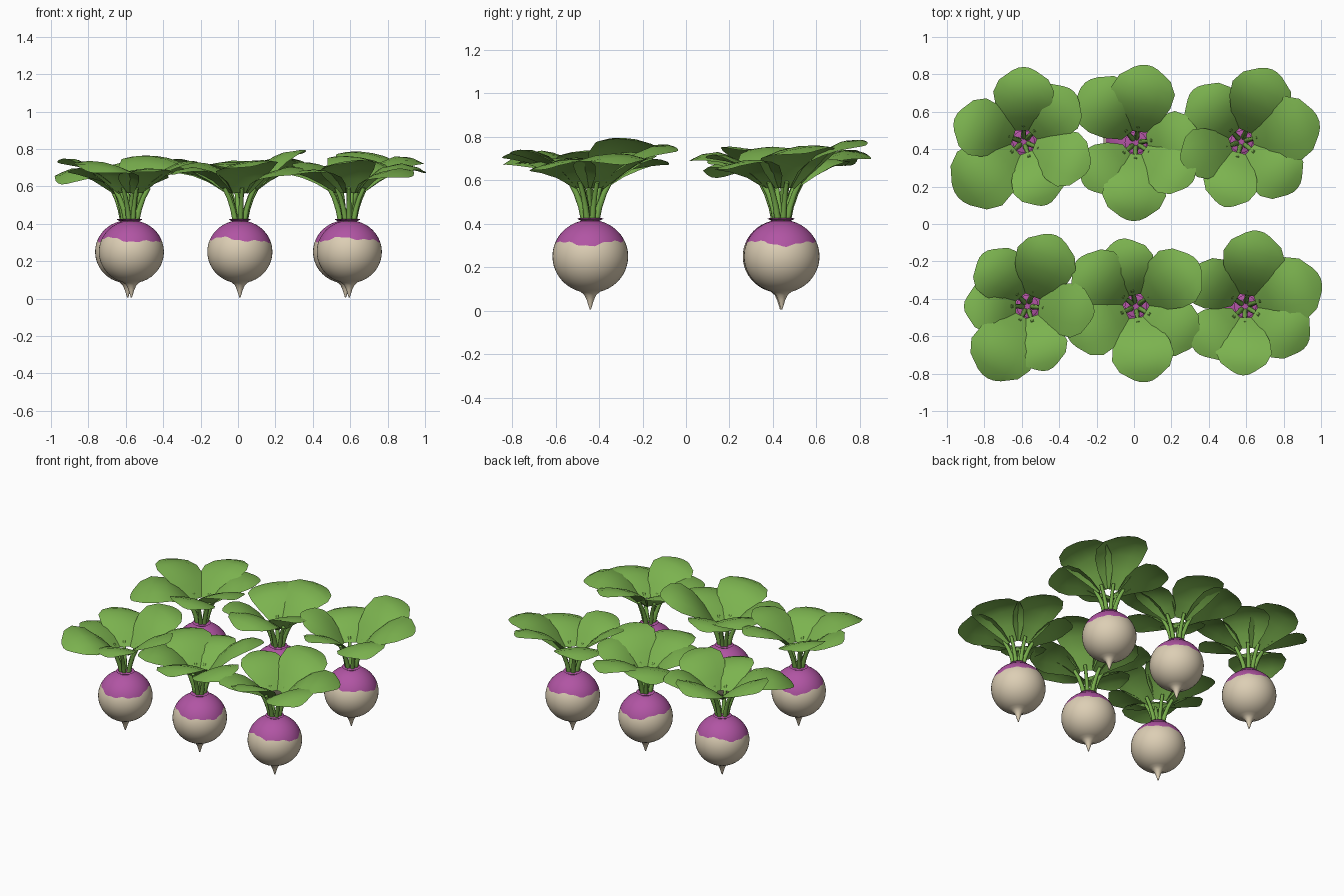
import bpy
import bmesh
import random
from math import sin, cos, pi, radians

random.seed(4)
cube = bpy.data.objects.get("Cube")
if cube:
    bpy.data.objects.remove(cube, do_unlink=True)


def make_material(name, color):
    mat = bpy.data.materials.new(name)
    mat.use_nodes = True
    mat.diffuse_color = (*color, 1)
    bsdf = next(n for n in mat.node_tree.nodes if n.type == "BSDF_PRINCIPLED")
    bsdf.inputs["Base Color"].default_value = (*color, 1)
    return mat


CREAM = make_material("cream skin", (0.72, 0.62, 0.46))
PURPLE = make_material("purple skin", (0.44, 0.09, 0.37))
LEAF = make_material("leaf green", (0.20, 0.45, 0.078))
STALK = make_material("stalk green", (0.18, 0.41, 0.068))


def add_object(name, bm, location, materials):
    mesh = bpy.data.meshes.new(name)
    bm.to_mesh(mesh)
    bm.free()
    for mat in materials:
        mesh.materials.append(mat)
    obj = bpy.data.objects.new(name, mesh)
    bpy.context.collection.objects.link(obj)
    obj.location = location
    bpy.ops.object.select_all(action="DESELECT")
    obj.select_set(True)
    bpy.context.view_layer.objects.active = obj
    bpy.ops.object.shade_smooth_by_angle(angle=radians(50))


def skin_tube(bm, rows, material_rule=lambda row: 0):
    """Join closed rings of points into a capped tube."""
    rows = [[bm.verts.new(p) for p in row] for row in rows]
    count = len(rows[0])
    for k in range(len(rows) - 1):
        for i in range(count):
            j = (i + 1) % count
            face = bm.faces.new((rows[k][i], rows[k][j], rows[k + 1][j], rows[k + 1][i]))
            face.material_index = material_rule(k)
    bm.faces.new(rows[0]).material_index = material_rule(0)
    bm.faces.new(rows[-1]).material_index = material_rule(len(rows))
    bmesh.ops.recalc_face_normals(bm, faces=bm.faces)


def lathe(rings, segments, material_rule=lambda row: 0):
    """Skin rings, each a function of the turning angle giving (radius, z)."""
    bm = bmesh.new()
    rows = []
    for ring in rings:
        row = []
        for i in range(segments):
            a = 2 * pi * i / segments
            r, z = ring(a)
            row.append((r * cos(a), r * sin(a), z))
        rows.append(row)
    skin_tube(bm, rows, material_rule)
    return bm


def build_bulb(name, location):
    """Round root whose purple top ends in a wavy edge."""
    phase = random.uniform(0, 6)
    edge, first, last = 9, 2, 22

    def body_ring(k):
        weight = max(0, 1 - abs(k - edge) / 4)

        def ring(a):
            wave = 0.07 * sin(2 * a + phase) + 0.04 * sin(5 * a + phase) + 0.025 * sin(13 * a)
            theta = k * pi / 24 + weight * wave
            return 0.174 * sin(theta), 0.25 + 0.168 * cos(theta)
        return ring

    rings = [body_ring(k) for k in range(first, last + 1)]
    tail = [(0.027, 0.072), (0.016, 0.048), (0.009, 0.025), (0.003, 0.006)]
    rings += [lambda a, p=p: p for p in tail]
    bm = lathe(rings, 48, lambda row: 1 if row < edge - first else 0)
    add_object(name, bm, location, (CREAM, PURPLE))


def build_collar(name, location):
    """Small flared rim under the stalks."""
    profile = [(0.044, 0.408), (0.042, 0.414), (0.06, 0.423), (0.05, 0.427), (0.01, 0.424)]
    add_object(name, lathe([lambda a, p=p: p for p in profile], 16), location, (PURPLE,))


def build_stalks(name, location, angles):
    """Curved tapering stalks fanning out of the collar."""
    path = [(0.026, 0.41), (0.042, 0.48), (0.064, 0.54), (0.092, 0.592)]
    bm = bmesh.new()
    for angle in angles:
        a = radians(angle)
        rows = []
        for r, z in path:
            thick = 0.015 - 0.025 * (z - 0.41)
            row = []
            for i in range(8):
                b = 2 * pi * i / 8
                u, v = r + thick * cos(b), thick * sin(b)
                lean = -0.5 * thick * cos(b)
                row.append((u * cos(a) - v * sin(a), u * sin(a) + v * cos(a), z + lean))
            rows.append(row)
        skin_tube(bm, rows)
    add_object(name, bm, location, (STALK,))


def build_leaves(name, location, leaves):
    """Broad arched blades with drooping tips and a rounded angular outline."""
    outline = [(0, 0.045), (0.2, 0.112), (0.42, 0.153), (0.65, 0.167), (0.85, 0.135), (1, 0.065)]
    start = 0.06
    bm = bmesh.new()
    for angle, reach, lift in leaves:
        a = radians(angle)
        roll = random.uniform(-0.2, 0.2)
        rows = []
        for t, half in outline:
            row = []
            for s in (-1, -0.5, 0, 0.5, 1):
                v = s * half * reach / 0.41
                u = start + (reach - start) * t - 0.02 * s * s * t
                x = (u - start) / 0.35
                z = 0.565 + (0.46 + lift) * x - 0.35 * x * x - v * v + roll * v * min(1, 2 * t)
                row.append(bm.verts.new((u * cos(a) - v * sin(a), u * sin(a) + v * cos(a), z)))
            rows.append(row)
        for low, high in zip(rows, rows[1:]):
            for i in range(4):
                bm.faces.new((low[i], high[i], high[i + 1], low[i + 1]))
    add_object(name, bm, location, (LEAF,))


# Each plant: x, y, then the direction, reach and lift of its leaves
PLANTS = [
    (-0.59, 0.44, [(90, .40, .03), (45, .38, 0), (-22, .38, .04),
                   (-70, .36, -.03), (220, .46, -.02), (162, .39, .04)]),
    (0.01, 0.435, [(82, .42, .03), (130, .42, 0), (220, .36, -.02),
                   (268, .42, .02), (-35, .37, .05), (8, .34, -.02)]),
    (0.575, 0.44, [(67, .42, .09), (15, .43, .06), (-40, .39, -.04),
                   (255, .36, 0), (197, .34, .05), (133, .38, -.03)]),
    (-0.57, -0.44, [(68, .41, .07), (130, .37, 0), (180, .34, -.04),
                    (241, .44, .02), (-72, .36, -.03), (-5, .36, .03)]),
    (0.01, -0.44, [(103, .37, -.03), (143, .40, .02), (36, .41, .1),
                   (-30, .38, -.03), (-82, .41, .03), (205, .40, -.02)]),
    (0.595, -0.44, [(80, .41, .06), (20, .43, .01), (-32, .39, -.04),
                    (268, .37, .03), (222, .36, -.04), (146, .35, .02)]),
]
for number, (x, y, leaves) in enumerate(PLANTS, 1):
    place = (x, y, 0)
    build_bulb(f"bulb_{number}", place)
    build_collar(f"collar_{number}", place)
    build_stalks(f"stalks_{number}", place, [leaf[0] for leaf in leaves])
    build_leaves(f"leaves_{number}", place, leaves)
